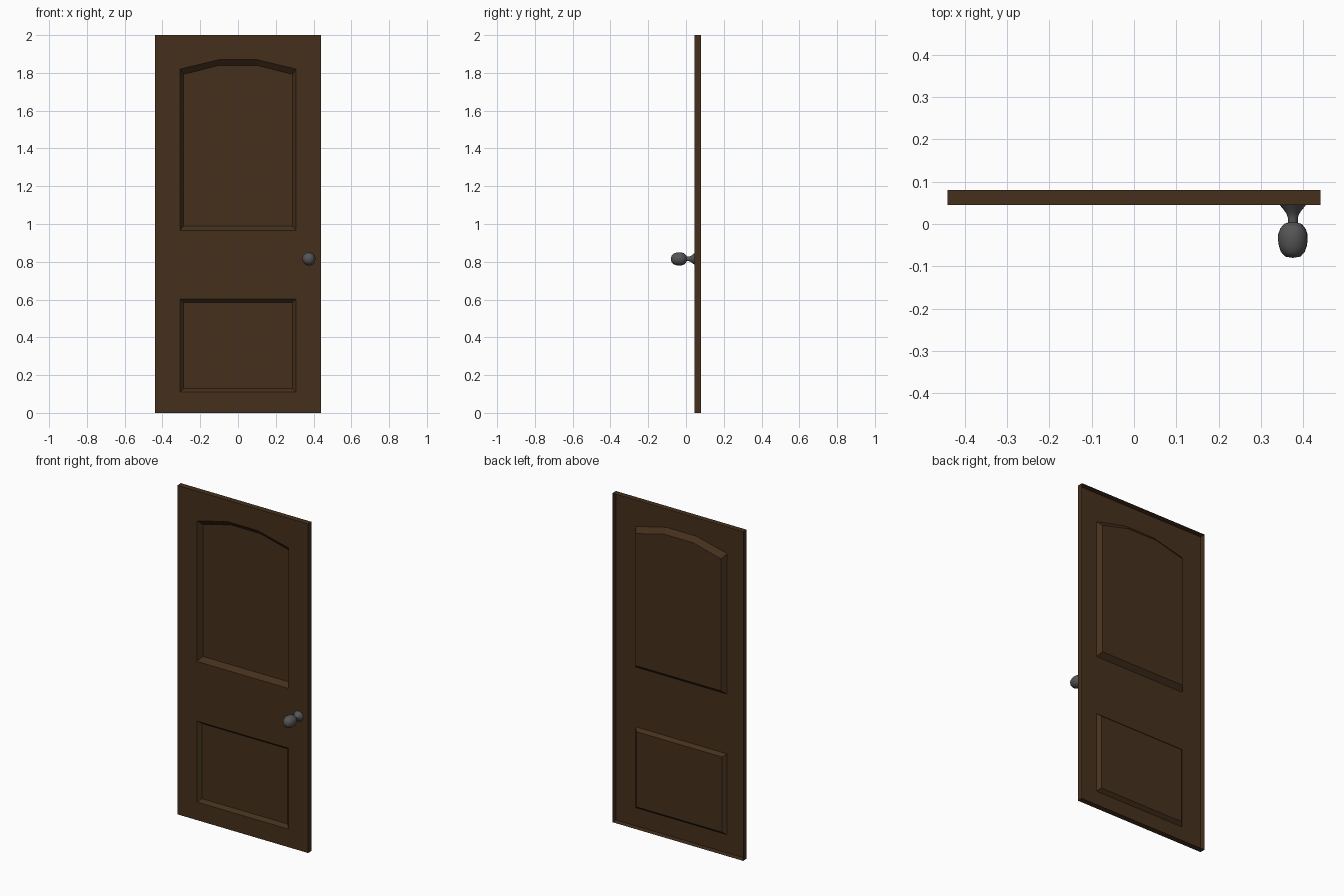
import bpy, bmesh, math
from mathutils import Vector

if "Cube" in bpy.data.objects:
    bpy.data.objects.remove(bpy.data.objects["Cube"])

FRONT, BACK = 0.045, 0.08


def material(name, color):
    m = bpy.data.materials.new(name)
    m.diffuse_color = (*color, 1)
    m.use_nodes = True
    m.node_tree.nodes["Principled BSDF"].inputs["Base Color"].default_value = m.diffuse_color
    return m


def finish(bm, name, mat):
    me = bpy.data.meshes.new(name)
    bm.to_mesh(me)
    bm.free()
    me.materials.append(mat)
    ob = bpy.data.objects.new(name, me)
    bpy.context.collection.objects.link(ob)
    return ob


def loop(bm, outline, y):
    return [bm.verts.new((x, y, z)) for x, z in outline]


def strip(bm, a, b):
    n = len(a)
    for i in range(n):
        j = (i + 1) % n
        bm.faces.new((a[i], a[j], b[j], b[i]))


def arched(w, z0, z1, crown):
    return [(-w, z0), (w, z0), (w, z1), (0.1, crown), (-0.1, crown), (-w, z1)]


def rect(w, z0, z1):
    return [(-w, z0), (w, z0), (w, z1), (-w, z1)]


wood = material("dark_wood", (0.06, 0.03, 0.012))
metal = material("dark_metal", (0.09, 0.09, 0.09))

# Door leaf: open-backed shell with an arched and a square sunken panel
bm = bmesh.new()
border = loop(bm, rect(0.44, 0, 2), FRONT)
panels = [
    (arched(0.308, 0.965, 1.82, 1.87), arched(0.288, 0.99, 1.792, 1.84), 0.028),
    (rect(0.308, 0.11, 0.602), rect(0.288, 0.128, 0.585), 0.02),
]
rims = [loop(bm, outer, FRONT) for outer, _, _ in panels]
edges = []
for ring in [border] + rims:
    edges += [bm.edges.new((ring[i], ring[(i + 1) % len(ring)])) for i in range(len(ring))]
# front face around the panels
bmesh.ops.triangle_fill(bm, edges=edges, use_beauty=True, use_dissolve=False, normal=(0, -1, 0))
# sloped mouldings and panel floors
for rim, (_, inner, depth) in zip(rims, panels):
    floor = loop(bm, inner, FRONT + depth)
    strip(bm, rim, floor)
    bm.faces.new(floor)
# edge walls
strip(bm, border, loop(bm, rect(0.44, 0, 2), BACK))
bmesh.ops.recalc_face_normals(bm, faces=bm.faces)
if sum(f.normal.y * f.calc_area() for f in bm.faces) > 0:
    bmesh.ops.reverse_faces(bm, faces=bm.faces)
bmesh.ops.dissolve_limit(bm, angle_limit=0.001, verts=bm.verts, edges=bm.edges)
finish(bm, "door_leaf", wood)

# Knob: turned profile (radius, y) with flared rose, neck and rounded grip
profile = [(0.031, 0.045), (0.022, 0.034), (0.015, 0.024), (0.012, 0.015), (0.012, 0.003),
           (0.021, 0.0), (0.03, -0.011), (0.0345, -0.024), (0.035, -0.038),
           (0.033, -0.052), (0.028, -0.066), (0.018, -0.077), (0, -0.08)]
bm = bmesh.new()
c = Vector((0.375, 0, 0.815))
vs = [bm.verts.new(c + Vector((r, y, 0))) for r, y in profile]
es = [bm.edges.new(p) for p in zip(vs, vs[1:])]
bmesh.ops.spin(bm, geom=vs + es, cent=c, axis=(0, 1, 0), angle=math.tau, steps=20, use_merge=True)
bmesh.ops.remove_doubles(bm, verts=bm.verts, dist=0.0001)
bmesh.ops.recalc_face_normals(bm, faces=bm.faces)
if sum(f.normal.dot(f.calc_center_median() - c) * f.calc_area() for f in bm.faces) < 0:
    bmesh.ops.reverse_faces(bm, faces=bm.faces)
knob = finish(bm, "door_knob", metal)
bpy.context.view_layer.objects.active = knob
knob.select_set(True)
bpy.ops.object.shade_smooth_by_angle(angle=math.radians(50))
